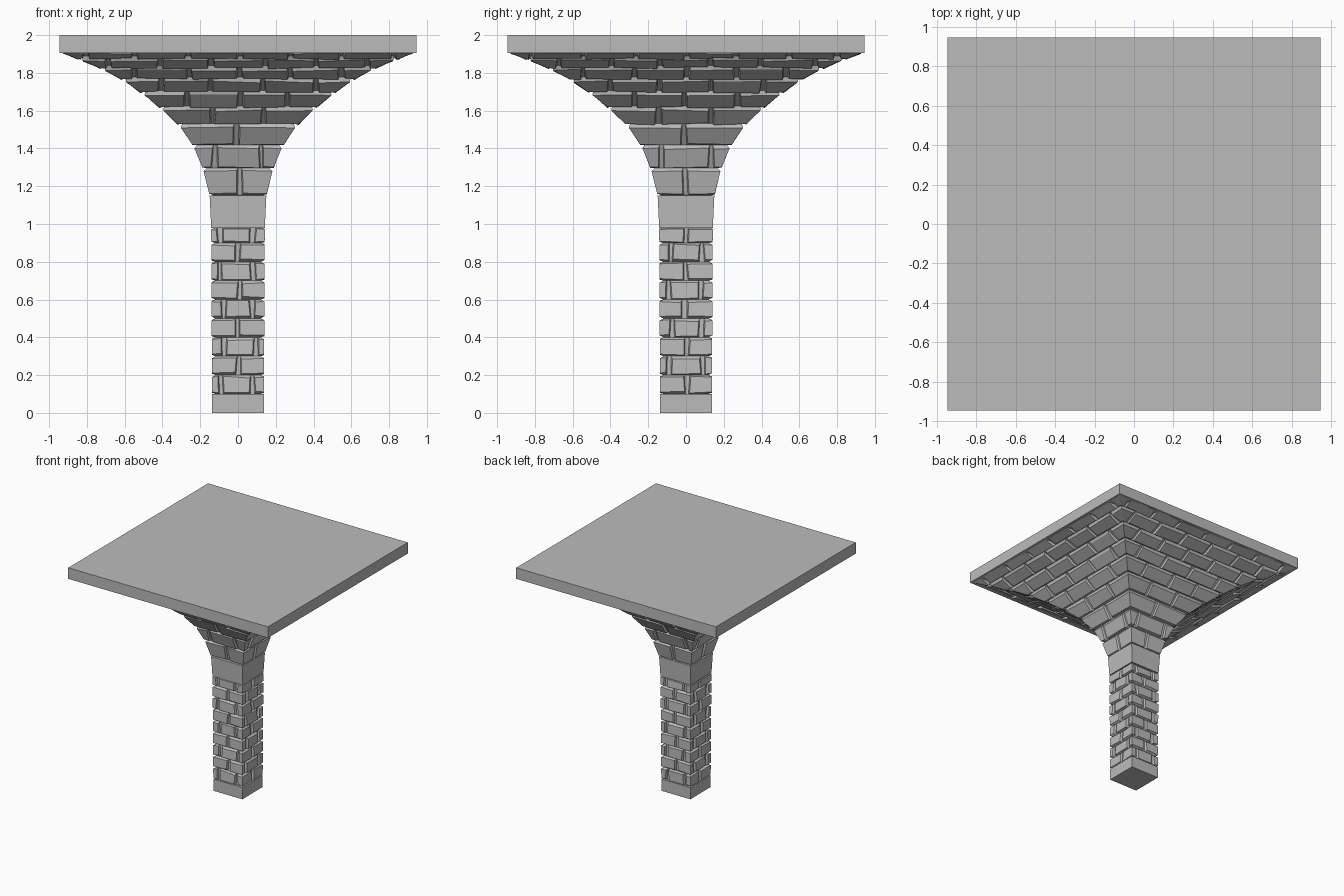
import bpy, bmesh, math, random
from mathutils import Matrix, Vector

random.seed(4)
if "Cube" in bpy.data.objects:
    bpy.data.objects.remove(bpy.data.objects["Cube"], do_unlink=True)

stone = bpy.data.materials.new("grey stone")
stone.use_nodes = True
GREY = (0.5, 0.5, 0.5, 1)
stone.diffuse_color = GREY
stone.node_tree.nodes["Principled BSDF"].inputs["Base Color"].default_value = GREY

DEPTH = 0.02   # groove depth
GAP = 0.011    # half the groove width
SLAB = 0.945   # half the slab width

# Half-width of the pillar at each course boundary: shaft, then flare
SHAFT = [(0, .137)] + [(i / 10, .137 + i * .0005) for i in range(1, 10)] + [(.98, .142)]
FLARE = [(1.15, .15), (1.29, .185), (1.41, .235), (1.52, .31), (1.61, .405),
         (1.69, .505), (1.76, .605), (1.82, .715), (1.87, .835), (1.91, .94)]
PROFILE = SHAFT + FLARE
PLAIN = (0, len(SHAFT) - 1)   # courses without joints


def finish(name, bm):
    mesh = bpy.data.meshes.new(name)
    bmesh.ops.recalc_face_normals(bm, faces=bm.faces)
    bm.to_mesh(mesh)
    bm.free()
    mesh.materials.append(stone)
    obj = bpy.data.objects.new(name, mesh)
    bpy.context.collection.objects.link(obj)
    return obj


def half_width(z):
    for (z0, h0), (z1, h1) in zip(PROFILE, PROFILE[1:]):
        if z <= z1:
            return h0 + (h1 - h0) * (z - z0) / (z1 - z0)
    return PROFILE[-1][1]


def sunk(i):
    """Profile point pushed inward along its normal."""
    z, h = PROFILE[i]
    a, b = PROFILE[max(i - 1, 0)], PROFILE[min(i + 1, len(PROFILE) - 1)]
    normal = Vector((b[0] - a[0], a[1] - b[1])).normalized()
    if i == 0:
        normal = Vector((1, 0))
    return h - normal.x * DEPTH, min(z - normal.y * DEPTH, 1.95)


def add_core():
    bm = bmesh.new()
    rings = []
    for i in range(len(PROFILE)):
        h, z = sunk(i)
        rings.append([bm.verts.new((sx * h, sy * h, z))
                      for sx, sy in ((-1, -1), (1, -1), (1, 1), (-1, 1))])
    for low, high in zip(rings, rings[1:]):
        for k in range(4):
            n = (k + 1) % 4
            bm.faces.new((low[k], low[n], high[n], high[k]))
    bm.faces.new(rings[0])
    bm.faces.new(rings[-1])
    finish("mortar_core", bm)


def add_brick(bm, left, right, course):
    """One brick on the front; None as an end means it runs to the mitred corner."""
    z0, z1 = PROFILE[course][0], PROFILE[course + 1][0]
    plain = course in PLAIN
    gap = 0 if plain else min(GAP, (z1 - z0) * .11)
    tilt = 0 if plain else random.uniform(0, .007)
    inner, outer = [], []
    for level, end in ((0, left), (0, right), (1, right), (1, left)):
        side = -1 if end is left and (level, end) in ((0, left), (1, left)) else 1
        if len(outer) in (0, 3):
            side = -1
        else:
            side = 1
        z = z1 - gap if level else z0 + gap
        h = half_width(z)
        back, zb = sunk(course + level)
        if end is None:
            x, xb = side * h, side * back
            y = h
        else:
            x = end - side * (GAP + random.uniform(0, .01))
            xb = x + side * .006
            y = h - tilt * level
            z += random.uniform(-.006, .006) if not plain else 0
        x = max(-h, min(h, x))
        xb = max(-back, min(back, xb))
        outer.append(bm.verts.new((x, -y, z)))
        inner.append(bm.verts.new((xb, -back, zb)))
    bm.faces.new(outer)
    for k in range(4):
        n = (k + 1) % 4
        bm.faces.new((outer[k], inner[k], inner[n], outer[n]))


def add_wall(name, turn, phase):
    bm = bmesh.new()
    for course in range(len(PROFILE) - 1):
        in_flare = course >= len(SHAFT)
        pitch = .27 if in_flare else .17
        centred = (course - len(SHAFT) if in_flare else course + phase) % 2
        low, high = PROFILE[course][1], PROFILE[course + 1][1]
        limit = low * .6 + high * .4 - .04
        joints = []
        if course not in PLAIN:
            for k in range(-5, 6):
                u = (k + centred * .5) * pitch
                if abs(u) < limit:
                    joints.append(u + random.uniform(-.012, .012))
        ends = [None] + joints + [None]
        for left, right in zip(ends, ends[1:]):
            add_brick(bm, left, right, course)
    bmesh.ops.rotate(bm, verts=bm.verts, matrix=Matrix.Rotation(turn * math.pi / 2, 3, "Z"))
    finish(name, bm)


# Pillar
add_core()
for turn, side in enumerate(("front", "left", "back", "right")):
    add_wall(side + "_bricks", turn, turn % 2)

# Ceiling slab
bm = bmesh.new()
bmesh.ops.create_cube(bm, size=1, matrix=Matrix.Translation((0, 0, 1.9525))
                      @ Matrix.Diagonal((SLAB * 2, SLAB * 2, .095, 1)))
finish("ceiling_slab", bm)
